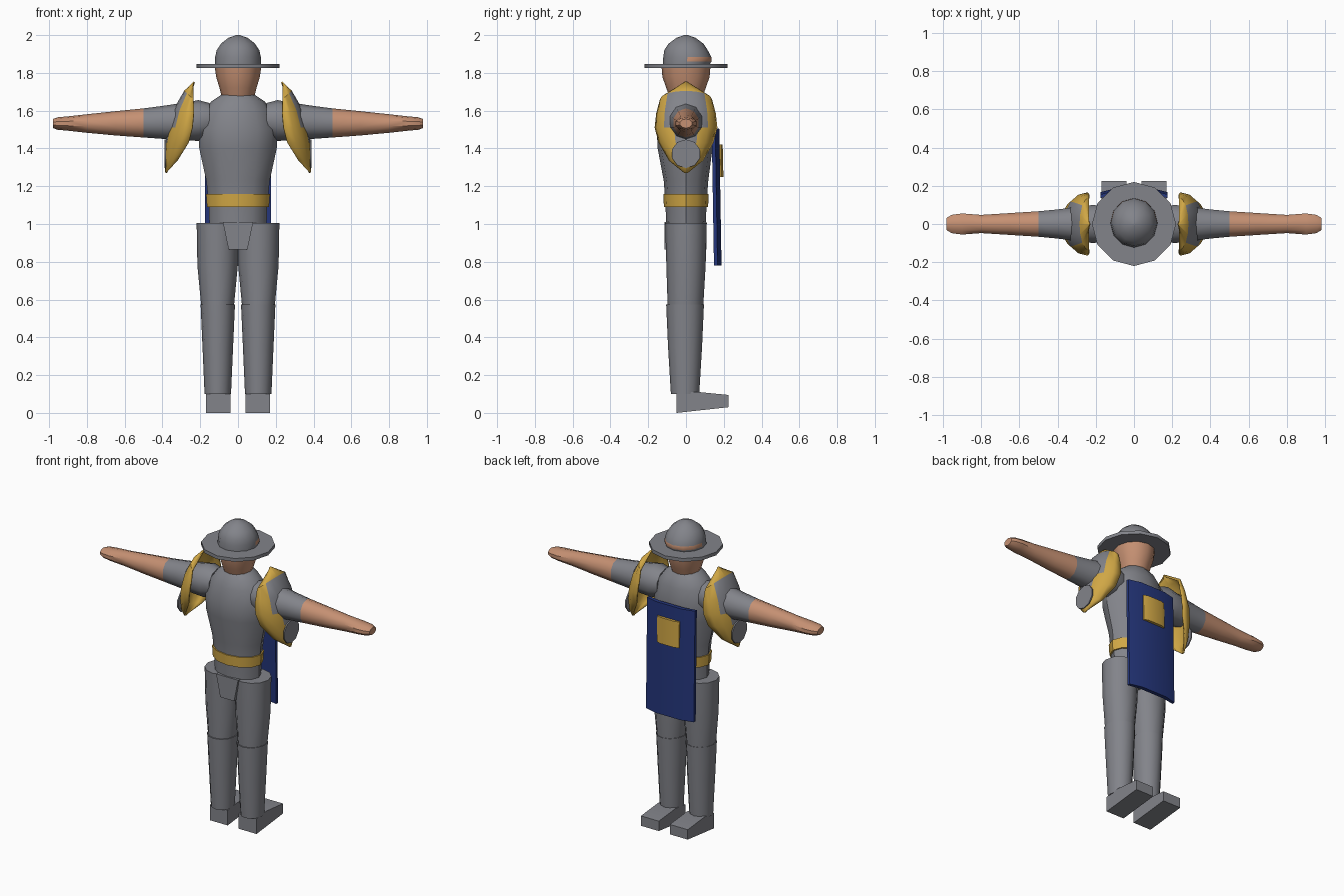
import bpy
import bmesh
import math
from mathutils import Vector

cube = bpy.data.objects.get("Cube")
if cube:
    bpy.data.objects.remove(cube, do_unlink=True)


def material(name, rgb):
    m = bpy.data.materials.new(name)
    m.use_nodes = True
    color = (*rgb, 1)
    m.diffuse_color = color
    m.node_tree.nodes["Principled BSDF"].inputs["Base Color"].default_value = color
    return m


GREY = material("steel grey", (0.225, 0.23, 0.255))
SKIN = material("skin", (0.56, 0.28, 0.17))
GOLD = material("gold trim", (0.63, 0.385, 0.06))
NAVY = material("navy blue", (0.018, 0.037, 0.2))

X, Y, Z = Vector((1, 0, 0)), Vector((0, 1, 0)), Vector((0, 0, 1))


def finish(bm, name, mats, rule=None, angle=40):
    """Turn a bmesh into a shaded object; rule picks a material from a face centre."""
    bmesh.ops.recalc_face_normals(bm, faces=bm.faces)
    for f in bm.faces:
        f.smooth = True
        if rule:
            f.material_index = rule(f.calc_center_median())
    mesh = bpy.data.meshes.new(name)
    bm.to_mesh(mesh)
    bm.free()
    for m in mats:
        mesh.materials.append(m)
    mesh.set_sharp_from_angle(angle=math.radians(angle))
    obj = bpy.data.objects.new(name, mesh)
    bpy.context.collection.objects.link(obj)
    return obj


def loft(name, rings, mats, u=X, v=Y, n=12, rule=None):
    """Skin elliptical rings, each given as (centre, radius along u, radius along v)."""
    bm = bmesh.new()
    loops = []
    for c, ru, rv in rings:
        turn = [2 * math.pi * i / n for i in range(n)]
        loops.append([bm.verts.new(Vector(c) + u * (ru * math.cos(a)) + v * (rv * math.sin(a)))
                      for a in turn])
    for a, b in zip(loops, loops[1:]):
        for i in range(n):
            j = (i + 1) % n
            bm.faces.new((a[i], a[j], b[j], b[i]))
    bm.faces.new(loops[0])
    bm.faces.new(loops[-1])
    return finish(bm, name, mats, rule)


def upright(name, profile, mats, x=0, **kw):
    """Loft along z from (height, x radius, y radius, y offset)."""
    return loft(name, [((x, y, z), rx, ry) for z, rx, ry, y in profile], mats, **kw)


def prism(name, outline, axis, lo, hi, mats, lean=0):
    """Extrude a 2D outline along an axis, shifting the far end along y by lean."""
    place = {"x": lambda p, d: (d, p[0], p[1]),
             "y": lambda p, d: (p[0], d, p[1]),
             "z": lambda p, d: (p[0], p[1], d)}[axis]
    bm = bmesh.new()
    a, b = ([bm.verts.new(place(p, d)) for p in outline] for d in (lo, hi))
    for v in b:
        v.co.y += lean
    for i in range(len(a)):
        j = (i + 1) % len(a)
        bm.faces.new((a[i], a[j], b[j], b[i]))
    bm.faces.new(a)
    bm.faces.new(b)
    return finish(bm, name, mats, angle=20)


def guard_colour(c):
    """Grey field (0) that narrows downwards, gold (1) elsewhere."""
    field = .115 if c.z > 1.51 else .06
    return 0 if 1.44 < c.z < 1.69 and abs(c.y) < field else 1


def shoulder_guard(name, s):
    """Curved leaf-shaped shell over the shoulder, open towards the body."""
    # Each row: side edge (x, z), outer ridge (x, z), half width
    rows = [(.235, 1.745, .235, 1.755, .012), (.235, 1.66, .285, 1.705, .138),
            (.235, 1.585, .34, 1.61, .158), (.242, 1.51, .37, 1.51, .166),
            (.262, 1.43, .385, 1.43, .145), (.32, 1.335, .387, 1.335, .09),
            (.38, 1.272, .385, 1.27, .012)]
    cols = 8
    bm = bmesh.new()
    grid = []
    for ex, ez, rx, rz, w in rows:
        line = []
        for i in range(cols + 1):
            a = math.pi * (i / cols - .5)
            k = math.cos(a)
            line.append(bm.verts.new((s * (ex + (rx - ex) * k), w * math.sin(a), ez + (rz - ez) * k)))
        grid.append(line)
    for a, b in zip(grid, grid[1:]):
        for i in range(cols):
            bm.faces.new((a[i], a[i + 1], b[i + 1], b[i]))
    shell = finish(bm, name, [GREY, GOLD], guard_colour)
    # The lining and the rim are gold
    solid = shell.modifiers.new("thickness", "SOLIDIFY")
    solid.thickness = .01
    solid.offset = -1
    solid.material_offset = 1
    solid.material_offset_rim = 1


# Torso, belt and hips
upright("torso", [(0.96, .15, .105, 0), (1.1, .155, .108, 0), (1.23, .168, .118, 0),
                  (1.4, .205, .145, -.005), (1.5, .21, .15, -.005), (1.6, .18, .13, 0),
                  (1.65, .14, .11, 0), (1.69, .08, .08, 0)], [GREY])
upright("belt", [(1.09, .164, .117, 0), (1.158, .169, .12, 0)], [GOLD])
prism("hips", [(-.08, 1.01), (-.05, .865), (.05, .865), (.08, 1.01)], "y", -.113, .108, [GREY])

# Head and wide-brimmed helmet
upright("head", [(1.67, .085, .085, 0), (1.72, .098, .105, 0), (1.78, .116, .125, 0),
                 (1.84, .124, .13, 0)], [SKIN])
upright("helmet_dome", [(1.84, .122, .122, 0), (1.86, .123, .129, .006), (1.884, .121, .127, .007),
                        (1.92, .113, .115, 0), (1.955, .09, .092, 0), (1.985, .052, .052, 0),
                        (2.0, .01, .01, 0)], [GREY, SKIN],
        rule=lambda c: int(c.y > .01 and 1.864 < c.z < 1.884))
upright("helmet_brim", [(1.826, .22, .22, 0), (1.848, .22, .22, 0)], [GREY])

for s, side in ((1, "left"), (-1, "right")):
    # Legs
    upright(side + "_thigh", [(.56, .086, .094, -.003), (.78, .107, .104, 0), (1.005, .111, .11, 0)],
            [GREY], x=s * .108)
    upright(side + "_shin", [(.1, .07, .075, -.005), (.35, .081, .09, -.005),
                             (.575, .091, .1, -.005)], [GREY], x=s * .107)

    # Boots
    prism(side + "_boot", [(-.05, 0), (.225, .03), (.225, .095), (.05, .112), (-.05, .1)],
          "x", s * .04, s * .17, [GREY])

    # Sleeve, forearm and hand, as (x, z, z radius, y radius)
    arm = [(.15, 1.55, .09, .09), (.21, 1.548, .108, .105), (.28, 1.543, .1, .097),
           (.4, 1.538, .087, .08), (.5, 1.535, .077, .07), (.65, 1.533, .064, .06),
           (.8, 1.532, .049, .05), (.9, 1.532, .038, .058), (.955, 1.532, .033, .05),
           (.98, 1.532, .024, .034)]
    loft(side + "_arm", [((s * x, 0, z), rz, ry) for x, z, rz, ry in arm], [GREY, SKIN],
         u=Z, v=Y, n=10, rule=lambda c: int(abs(c.x) > .5))

    # Shoulder guard with an oval plate under the sleeve
    shoulder_guard(side + "_shoulder_guard", s)
    loft(side + "_guard_plate", [((s * x, 0, 1.372), .076, .078) for x in (.382, .39)],
         [GREY], u=Z, v=Y, n=10)

# Curved shield on the back with a raised badge
prism("back_shield", [(-.174, .148), (-.09, .163), (.09, .163), (.174, .148),
                      (.174, .167), (.09, .188), (-.09, .188), (-.174, .167)],
      "z", .78, 1.505, [NAVY], lean=-.012)
prism("shield_badge", [(-.08, .17), (.08, .17), (.08, .188), (.05, .198), (-.05, .198), (-.08, .188)],
      "z", 1.25, 1.42, [GOLD], lean=-.004)
